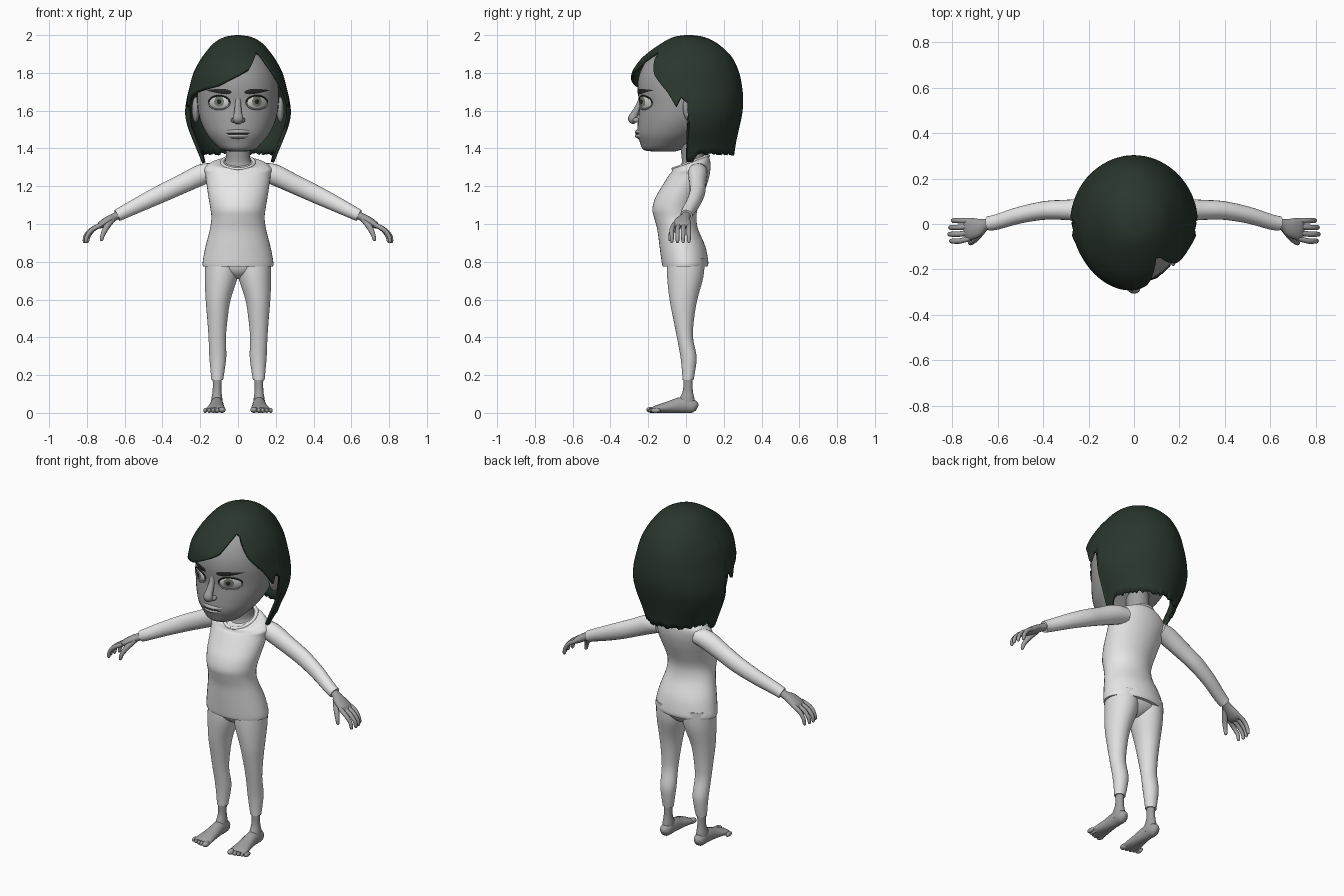
import bpy, bmesh, math, random
from mathutils import Vector, Matrix
from mathutils.bvhtree import BVHTree

random.seed(4)
cube = bpy.data.objects.get("Cube")
if cube:
    bpy.data.objects.remove(cube, do_unlink=True)


def material(name, *rgb):
    m = bpy.data.materials.new(name)
    m.use_nodes = True
    m.diffuse_color = (*rgb, 1)
    m.node_tree.nodes["Principled BSDF"].inputs["Base Color"].default_value = (*rgb, 1)
    return m


SKIN = material("grey skin", .35, .35, .35)
LIP = material("lip grey", .42, .42, .42)
SHIRT = material("white shirt", .8, .8, .8)
PANTS = material("pale trousers", .74, .74, .74)
HAIR = material("dark green hair", .022, .037, .026)
DARK = material("near black", .02, .022, .02)
SCLERA = material("eye white", .65, .65, .65)
IRIS = material("grey green iris", .2, .23, .19)


def finish(name, bm, mat, mirror=False, fix=True):
    if fix:
        bmesh.ops.recalc_face_normals(bm, faces=bm.faces)
    mesh = bpy.data.meshes.new(name)
    bm.to_mesh(mesh)
    bm.free()
    mesh.materials.append(mat)
    mesh.shade_smooth()
    mesh.set_sharp_from_angle(angle=math.radians(50))
    ob = bpy.data.objects.new(name, mesh)
    bpy.context.scene.collection.objects.link(ob)
    if mirror:
        ob.modifiers.new("mirror", "MIRROR").use_mirror_merge = False
    return ob


def at(table, t):
    """Smooth interpolation through rows whose first entry is the parameter."""
    t = min(max(t, table[0][0]), table[-1][0])
    i = 0
    while i < len(table) - 2 and t > table[i + 1][0]:
        i += 1

    def slope(k, c):
        a, b = table[max(k - 1, 0)], table[min(k + 1, len(table) - 1)]
        return (b[c] - a[c]) / (b[0] - a[0])
    p, q = table[i], table[i + 1]
    h = q[0] - p[0]
    u = (t - p[0]) / h
    v = 1 - u
    return [p[c] * v * v * (1 + 2 * u) + q[c] * u * u * (1 + 2 * v)
            + h * u * v * (v * slope(i, c) - u * slope(i + 1, c)) for c in range(1, len(p))]


def resample(rows, steps=4):
    table = [(i, *r) for i, r in enumerate(rows)]
    return [at(table, k / steps) for k in range((len(rows) - 1) * steps + 1)]


def skin(name, rings, mat, mirror=False, caps=True, fix=True):
    """Bridge closed rings of points into a surface."""
    bm = bmesh.new()
    vs = [[bm.verts.new(p) for p in ring] for ring in rings]
    n = len(vs[0])
    for a, b in zip(vs, vs[1:]):
        for j in range(n):
            k = (j + 1) % n
            bm.faces.new((a[j], b[j], b[k], a[k]))
    if caps:
        bm.faces.new(vs[0])
        bm.faces.new(vs[-1][::-1])
    return finish(name, bm, mat, mirror, fix)


def loft(name, rows, mat, mirror=False, n=40):
    """Level rings; row = z, centre x, front y, back y, half width, forward tilt."""
    rings = []
    for z, cx, yf, yb, rx, tilt in resample(rows):
        ring = []
        for j in range(n):
            a = math.tau * j / n
            ring.append((cx + rx * math.sin(a), (yf + yb) / 2 - (yb - yf) / 2 * math.cos(a),
                         z - tilt * math.cos(a)))
        rings.append(ring)
    return skin(name, rings, mat, mirror)


def tube(name, rows, mat, mirror=True, ref=(0, 1, 0), n=20):
    """Rings square to a path; row = x, y, z, radius along ref, other radius."""
    rows = resample(rows)
    pts = [Vector(r[:3]) for r in rows]
    rings = []
    for i, r in enumerate(rows):
        t = (pts[min(i + 1, len(pts) - 1)] - pts[max(i - 1, 0)]).normalized()
        v = Vector(ref)
        v = (v - t * v.dot(t)).normalized()
        u = t.cross(v)
        rings.append([pts[i] + v * r[3] * math.cos(a) + u * r[4] * math.sin(a)
                      for a in (math.tau * j / n for j in range(n))])
    return skin(name, rings, mat, mirror)


def ball(name, loc, size, mat, tilt=0):
    bm = bmesh.new()
    mtx = Matrix.Translation(loc) @ Matrix.Rotation(tilt, 4, 'X') @ Matrix.Diagonal((*size, 1))
    bmesh.ops.create_uvsphere(bm, u_segments=20, v_segments=12, radius=1, matrix=mtx)
    return finish(name, bm, mat, True)


# Head and neck
head = loft("head", [
    (1.383, 0, -.17, -.06, .035, 0), (1.393, 0, -.225, -.03, .085, 0), (1.43, 0, -.243, .02, .128, 0),
    (1.48, 0, -.258, .10, .168, 0), (1.55, 0, -.254, .17, .2, 0), (1.63, 0, -.247, .21, .215, 0),
    (1.72, 0, -.257, .23, .215, 0), (1.8, 0, -.245, .23, .2, 0), (1.88, 0, -.195, .18, .155, 0),
    (1.94, 0, -.1, .1, .07, 0)], SKIN)
loft("neck", [
    (1.315, 0, -.062, .112, .083, .035), (1.335, 0, -.025, .1, .068, .02),
    (1.37, 0, -.025, .095, .064, 0), (1.47, 0, -.04, .09, .066, 0)], SKIN)
ball("ears", (.224, .02, 1.605), (.02, .036, .068), SKIN, .15)
tube("nose", [(0, -.235, 1.68, .014, .012), (0, -.25, 1.63, .016, .014), (0, -.271, 1.585, .022, .02),
              (0, -.283, 1.555, .028, .024), (0, -.268, 1.535, .016, .01)], SKIN, False, (1, 0, 0))
ball("nostrils", (.023, -.262, 1.55), (.015, .02, .014), SKIN)

# Face details laid on the head surface
tree = BVHTree.FromPolygons([v.co for v in head.data.vertices],
                            [p.vertices[:] for p in head.data.polygons])


def face_y(x, z):
    hit = tree.ray_cast(Vector((x, -1, z)), Vector((0, 1, 0)))[0]
    return hit.y if hit else -.1


def patch(name, cx, cz, rx, rz, mat, lift, bulge, mirror=True, slope=0, n=28, taper=0):
    rings = []
    for k in range(8):
        s = max(k / 7, .02)
        ring = []
        for j in range(n):
            a = -math.tau * j / n
            dx = rx * s * math.cos(a)
            dz = rz * s * math.sin(a) * (1 - taper * dx / rx) + slope * dx
            ring.append((cx + dx, face_y(cx + dx, cz + dz) - lift - bulge * (1 - s * s), cz + dz))
        rings.append(ring)
    bm_ob = skin(name, rings, mat, mirror, caps=False, fix=False)
    return bm_ob


patch("eye_whites", .1, 1.643, .054, .034, SCLERA, .001, .012)
patch("irises", .1, 1.648, .026, .027, IRIS, .011, .003)
patch("pupils", .1, 1.648, .012, .013, DARK, .0145, .002)
patch("eyebrows", .1, 1.703, .066, .012, DARK, .005, .003, slope=.08, taper=.6)
patch("upper_lip", 0, 1.488, .066, .012, LIP, .001, .012, False)
patch("lower_lip", 0, 1.465, .056, .014, LIP, .001, .014, False)
patch("mouth_line", 0, 1.477, .066, .003, DARK, .008, .003, False)
for lid, sign, mat, r in (("upper_lashes", 1, DARK, .004), ("lower_lids", -1, SKIN, .004)):
    rows = []
    for d in range(0, 181, 20):
        x = .1 + .056 * math.cos(math.radians(d))
        z = 1.643 + sign * .036 * math.sin(math.radians(d))
        rows.append((x, face_y(x, z) - .003, z, r, r))
    tube(lid, rows, mat, n=8)

# Hair: a shell whose lower edge follows a hairline around the head
PROFILE = [(0, -.005, .035, .012), (.008, -.06, .09, .065), (.04, -.125, .16, .125),
           (.1, -.21, .23, .178), (.14, -.25, .257, .205), (.2, -.287, .282, .236),
           (.28, -.297, .298, .258), (.35, -.29, .303, .274), (.42, -.28, .297, .28),
           (.5, -.27, .28, .262), (.58, -.27, .263, .226), (.68, -.29, .25, .19)]
SIDE = [(78, 1.62), (84, 1.67), (90, 1.64), (94, 1.335), (100, 1.33), (108, 1.38), (181, 1.38)]
HAIRLINE = [(-d, z) for d, z in reversed(SIDE)] + [
    (-72, 1.67), (-56, 1.7), (-25, 1.73), (0, 1.785), (15, 1.82), (27, 1.88), (36, 1.915),
    (42, 1.905), (55, 1.79), (70, 1.7)] + SIDE


def hair_edge(deg):
    for (a, za), (b, zb) in zip(HAIRLINE, HAIRLINE[1:]):
        if a <= deg <= b:
            return za + (zb - za) * (deg - a) / (b - a)


rings, COLS, ROWS = [], 180, 32
edges = []
for j in range(COLS):
    deg = -180 + 360 * j / COLS
    ragged = random.uniform(0, .018) if abs(deg) > 95 else 0
    edges.append((math.radians(deg), 2 - hair_edge(deg) + ragged))
for i in range(ROWS + 1):
    ring = []
    for a, depth in edges:
        d = depth * (i / ROWS) ** 1.7
        yf, yb, rx = at(PROFILE, d)
        ring.append((rx * math.sin(a), (yf + yb) / 2 - (yb - yf) / 2 * math.cos(a), 2 - d))
    rings.append(ring)
bm_hair = skin("hair", rings, HAIR, caps=False, fix=False)
bm = bmesh.new()
bm.from_mesh(bm_hair.data)
bmesh.ops.holes_fill(bm, edges=[e for e in bm.edges if e.is_boundary and e.verts[0].co.z > 1.99], sides=0)
bm.to_mesh(bm_hair.data)
bm.free()
thick = bm_hair.modifiers.new("thickness", "SOLIDIFY")
thick.thickness, thick.offset = .016, -1

# Shirt with collar and sleeves
loft("shirt", [
    (.775, 0, -.124, .114, .186, 0), (.80, 0, -.129, .118, .187, 0), (.88, 0, -.14, .103, .172, 0),
    (.97, 0, -.152, .065, .149, 0), (1.03, 0, -.168, .055, .141, 0), (1.08, 0, -.178, .062, .146, 0),
    (1.14, 0, -.162, .085, .156, 0), (1.2, 0, -.127, .108, .165, 0), (1.26, 0, -.09, .125, .173, 0),
    (1.295, 0, -.077, .13, .178, .02), (1.322, 0, -.072, .123, .14, .03),
    (1.327, 0, -.066, .115, .085, .035)], SHIRT)
collar = []
for k in range(25):
    a = math.tau * k / 24
    collar.append((.084 * math.sin(a), .025 - .092 * math.cos(a), 1.327 - .035 * math.cos(a), .008, .01))
tube("collar", collar, SHIRT, False, (0, 0, 1), 10)
tube("sleeves", [
    (.12, .065, 1.278, .05, .045), (.19, .062, 1.262, .052, .055), (.29, .062, 1.215, .045, .051),
    (.39, .06, 1.168, .041, .048), (.5, .04, 1.115, .037, .042), (.6, .01, 1.065, .034, .035),
    (.64, .002, 1.045, .032, .032)], SHIRT)

# Hands
tube("palms", [(.62, .004, 1.055, .024, .022), (.655, -.003, 1.037, .026, .021),
               (.69, -.016, 1.018, .042, .022), (.725, -.022, .996, .048, .019),
               (.745, -.024, .983, .04, .01)], SKIN)
for k, finger in enumerate(("little", "ring", "middle", "index")):
    y = .015 - .026 * k
    reach = (0, .012, .016, .008)[k]
    tip = y - .004 * k
    tube(finger + "_fingers", [
        (.72, y, .998, .012, .012), (.765 + reach / 2, tip, .972, .012, .012),
        (.79 + reach, tip, .938, .011, .011), (.797 + reach, tip, .908, .009, .009),
        (.797 + reach, tip, .899, .003, .003)], SKIN, n=12)
tube("thumbs", [(.665, -.025, 1.025, .016, .016), (.695, -.06, .985, .016, .016),
                (.715, -.08, .945, .012, .012), (.722, -.084, .918, .009, .009),
                (.723, -.084, .91, .003, .003)], SKIN, n=12)

# Trousers
loft("trouser_legs", [
    (.82, .085, -.1, .1, .088, 0), (.72, .089, -.1, .092, .087, 0), (.6, .105, -.087, .06, .066, 0),
    (.5, .109, -.068, .043, .054, 0), (.4, .11, -.048, .037, .046, 0), (.3, .107, -.03, .056, .045, 0),
    (.23, .108, -.022, .05, .038, 0), (.175, .11, -.018, .04, .031, 0)], PANTS, True)
loft("trouser_seat", [(.84, 0, -.1, .1, .168, 0), (.77, 0, -.095, .095, .16, 0),
                      (.73, 0, -.07, .065, .08, 0), (.71, 0, -.03, .03, .02, 0)], PANTS)

# Feet
loft("ankles", [(.2, .11, -.014, .034, .024, 0), (.12, .111, -.016, .036, .023, 0),
                (.075, .112, -.035, .045, .029, 0), (.03, .112, -.05, .05, .032, 0)], SKIN, True)
tube("feet", [
    (.112, .06, .026, .012, .016), (.112, .04, .034, .03, .034), (.112, -.02, .042, .034, .042),
    (.114, -.09, .031, .041, .031), (.118, -.15, .021, .051, .021), (.12, -.18, .014, .05, .014)],
    SKIN, True, (1, 0, 0))
for k, toe in enumerate(("big", "second", "third", "fourth", "small")):
    big = k == 0
    ball(toe + "_toes", (.084 if big else .089 + .021 * k, -.184 + .006 * k, .016 if big else .013),
         (.018 if big else .011, .026, .016 if big else .013), SKIN)
